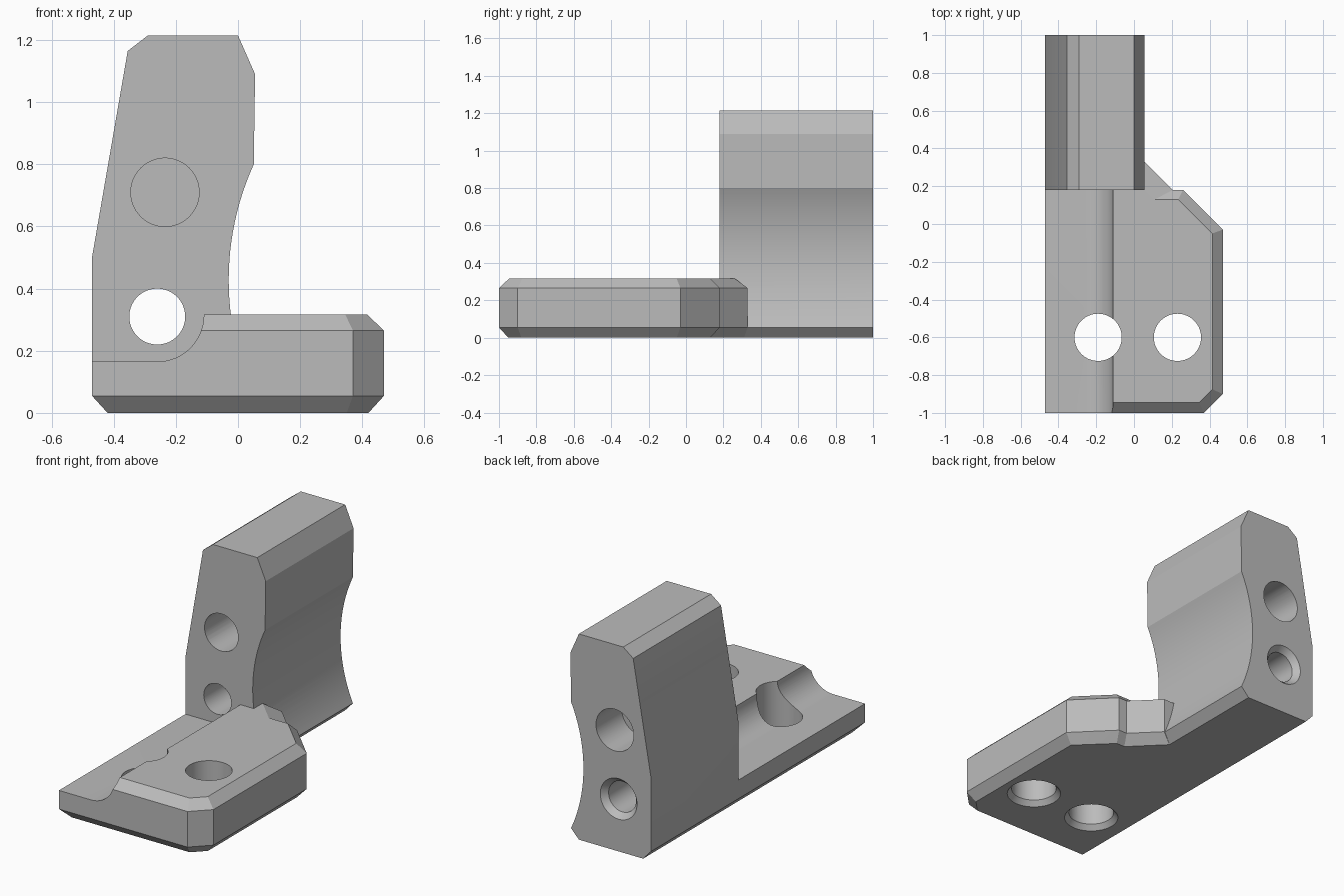
import bpy, bmesh, math
from mathutils import Matrix, Vector

cube = bpy.data.objects.get("Cube")
if cube:
    bpy.data.objects.remove(cube, do_unlink=True)

grey = bpy.data.materials.new("plain grey")
grey.use_nodes = True
colour = (0.5, 0.5, 0.5, 1)
grey.diffuse_color = colour
grey.node_tree.nodes["Principled BSDF"].inputs["Base Color"].default_value = colour


def finish(name, bm):
    bmesh.ops.recalc_face_normals(bm, faces=bm.faces)
    mesh = bpy.data.meshes.new(name)
    bm.to_mesh(mesh)
    bm.free()
    mesh.materials.append(grey)
    obj = bpy.data.objects.new(name, mesh)
    bpy.context.collection.objects.link(obj)
    return obj


def loft(name, rings):
    """Skin matching rings of points and cap both ends."""
    bm = bmesh.new()
    loops = [[bm.verts.new(p) for p in ring] for ring in rings]
    n = len(loops[0])
    sides = []
    for a, b in zip(loops, loops[1:]):
        for i in range(n):
            j = (i + 1) % n
            sides.append(bm.faces.new((a[i], a[j], b[j], b[i])))
    bmesh.ops.triangulate(bm, faces=sides)
    bm.faces.new(loops[0])
    bm.faces.new(loops[-1])
    return finish(name, bm)


def extrude_y(name, profile, y0, y1):
    return loft(name, [[(x, y, z) for x, z in profile] for y in (y0, y1)])


def drill(name, start, direction, steps):
    """Round cutter through (distance, radius) steps along a direction."""
    turn = Vector(direction).to_track_quat('Z', 'Y').to_matrix().to_4x4()
    place = Matrix.Translation(start) @ turn
    angles = [2 * math.pi * i / 64 for i in range(64)]
    return loft(name, [[place @ Vector((r * math.cos(a), r * math.sin(a), d))
                        for a in angles] for d, r in steps])


def combine(obj, other, operation):
    mod = obj.modifiers.new(operation.title(), 'BOOLEAN')
    mod.operation = operation
    mod.solver = 'EXACT'
    mod.object = other
    bpy.context.view_layer.objects.active = obj
    bpy.ops.object.modifier_apply(modifier=mod.name)
    bpy.data.objects.remove(other, do_unlink=True)


def arc(cx, cz, r, a0, a1, n):
    return [(cx + r * math.cos(math.radians(a0 + (a1 - a0) * i / n)),
             cz + r * math.sin(math.radians(a0 + (a1 - a0) * i / n)))
            for i in range(n + 1)]


# Base plate: outline with chamfered lower and upper rims
outer = [(-0.47, -1), (0.37, -1), (0.47, -0.9), (0.47, -0.03), (0.26, 0.18),
         (0.205, 0.18), (0.055, 0.33), (-0.1, 0.33), (-0.47, 0.33)]
bottom = [(-0.42, -0.95), (0.35, -0.95), (0.42, -0.88), (0.42, -0.05), (0.235, 0.13),
          (0.18, 0.13), (0, 0.31), (-0.1, 0.31), (-0.42, 0.31)]
top = [(-0.47, -0.945), (0.345, -0.945), (0.415, -0.875), (0.415, -0.05), (0.235, 0.13),
       (0.11, 0.13), (-0.02, 0.26), (-0.1, 0.26), (-0.47, 0.26)]
levels = ((bottom, 0), (outer, 0.055), (outer, 0.265), (top, 0.317))
bracket = loft("angle_bracket", [[(x, y, z) for x, y in ring] for ring, z in levels])

# Lowered shelf with a rounded inner corner
shelf = [(-0.6, 0.165)] + arc(-0.26, 0.315, 0.15, -90, 0, 20) + [(-0.11, 0.5), (-0.6, 0.5)]
combine(bracket, extrude_y("shelf_cutter", shelf, -1.2, 0.18), 'DIFFERENCE')

# Upright with a hollowed inner side
half = math.degrees(math.asin(0.3725 / 0.9))
hollow = arc(0.87, 0.4275, 0.9, 180 - half, 180 + half, 24)
profile = [(-0.42, 0), (-0.47, 0.055), (-0.47, 0.5), (-0.355, 1.165), (-0.29, 1.215),
           (0, 1.215), (0.055, 1.09)] + hollow + [(0, 0)]
combine(bracket, extrude_y("upright", profile, 0.18, 1), 'UNION')

# Vertical bolt holes, countersunk underneath
for x in (-0.19, 0.23):
    combine(bracket, drill("bolt_cutter", (x, -0.6, 0), (0, 0, 1),
                           [(-0.01, 0.15), (0, 0.15), (0.03, 0.125), (0.6, 0.125)]), 'DIFFERENCE')

# Lower through hole, countersunk at the back
combine(bracket, drill("through_cutter", (-0.26, 1, 0.31), (0, -1, 0),
                       [(-0.01, 0.12), (0, 0.12), (0.035, 0.09), (1, 0.09)]), 'DIFFERENCE')

# Upper blind holes, front and back
combine(bracket, drill("front_cutter", (-0.235, 0.18, 0.71), (0, 1, 0),
                       [(-0.05, 0.11), (0.42, 0.11)]), 'DIFFERENCE')
combine(bracket, drill("back_cutter", (-0.235, 1, 0.71), (0, -1, 0),
                       [(-0.05, 0.123), (0.24, 0.123)]), 'DIFFERENCE')

# Smooth the rounded surfaces and keep the chamfers crisp
bpy.ops.object.select_all(action='DESELECT')
bracket.select_set(True)
bpy.context.view_layer.objects.active = bracket
bpy.ops.object.shade_smooth_by_angle(angle=math.radians(12))
